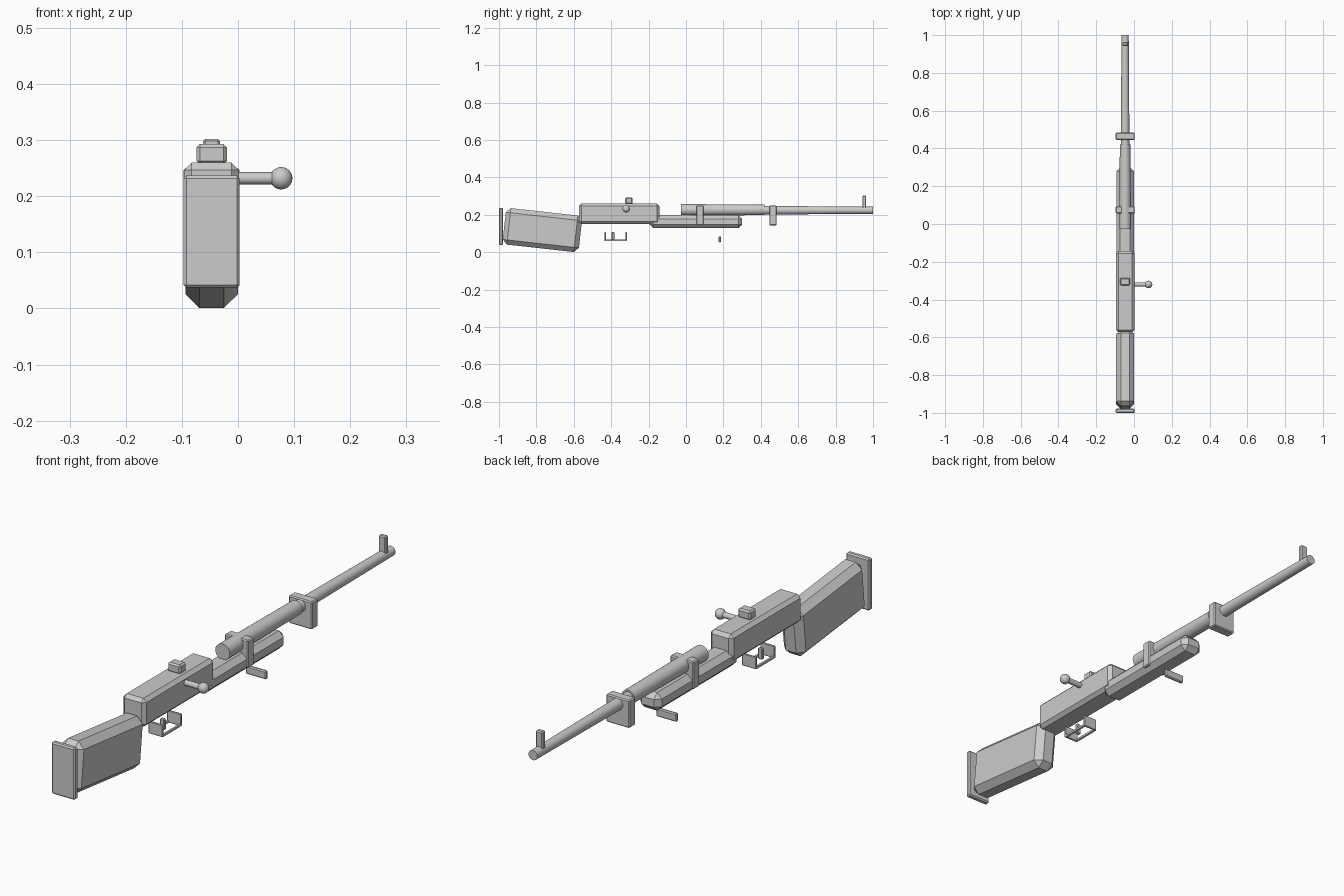
import bpy
from math import radians, pi

if "Cube" in bpy.data.objects:
    bpy.data.objects.remove(bpy.data.objects["Cube"])

CX = -0.047  # centre line of the body


def block(name, y0, y1, z0, z1, width, bevel=0.0, x=CX, tilt=0.0):
    bpy.ops.mesh.primitive_cube_add(size=1, location=(x, (y0 + y1) / 2, (z0 + z1) / 2))
    ob = bpy.context.object
    ob.name = name
    ob.scale = (width, y1 - y0, z1 - z0)
    bpy.ops.object.transform_apply(location=False, rotation=False, scale=True)
    ob.rotation_euler.x = radians(tilt)
    if bevel:
        m = ob.modifiers.new("Bevel", 'BEVEL')
        m.width = bevel
        m.segments = 1
    return ob


def tube(name, y0, y1, r0, r1, z):
    bpy.ops.mesh.primitive_cone_add(vertices=24, radius1=r0, radius2=r1, depth=y1 - y0,
                                    location=(CX, (y0 + y1) / 2, z), rotation=(-pi / 2, 0, 0))
    ob = bpy.context.object
    ob.name = name
    bpy.ops.object.shade_smooth_by_angle()
    return ob


# Wooden stock, butt plate and fore-end
block("stock", -0.973, -0.563, 0.02, 0.216, 0.094, 0.025, tilt=-6.3)
block("butt_plate", -1.0, -0.978, 0.037, 0.237, 0.1, 0.005)
block("fore_end", -0.195, 0.30, 0.128, 0.198, 0.092, 0.02)

# Receiver with rear sight
block("receiver", -0.573, -0.142, 0.15, 0.26, 0.097, 0.013)
block("rear_sight", -0.325, -0.285, 0.257, 0.293, 0.054, 0.006)

# Barrel, upper guard and front sight
tube("barrel", -0.02, 1.0, 0.026, 0.019, 0.224)
tube("upper_guard", -0.027, 0.42, 0.031, 0.028, 0.226)
block("front_sight", 0.943, 0.963, 0.233, 0.302, 0.03, 0.004)

# Bands
for name, y in (("rear_band", 0.075), ("front_band", 0.465)):
    block(name, y - 0.019, y + 0.019, 0.143, 0.25, 0.1, 0.004)

# Bolt handle and knob
bpy.ops.mesh.primitive_cylinder_add(vertices=16, radius=0.011, depth=0.12,
                                    location=(0.015, -0.32, 0.232), rotation=(0, pi / 2, 0))
bpy.context.object.name = "bolt_handle"
bpy.ops.object.shade_smooth_by_angle()
bpy.ops.mesh.primitive_uv_sphere_add(segments=20, ring_count=12, radius=0.02,
                                     location=(0.077, -0.32, 0.232))
bpy.context.object.name = "bolt_knob"
bpy.ops.object.shade_smooth()

# Trigger guard: end plates and two bottom rails
block("guard_rear", -0.436, -0.428, 0.06, 0.107, 0.06, 0.002)
block("guard_front", -0.324, -0.316, 0.06, 0.107, 0.06, 0.002)
for side, sx in (("left", -1), ("right", 1)):
    block("guard_rail_" + side, -0.432, -0.320, 0.06, 0.068, 0.008, x=CX + sx * 0.026)
block("trigger", -0.397, -0.383, 0.065, 0.108, 0.018, 0.003)

# Sling bar under the fore-end
block("sling_bar", 0.175, 0.188, 0.052, 0.085, 0.088, 0.004)
